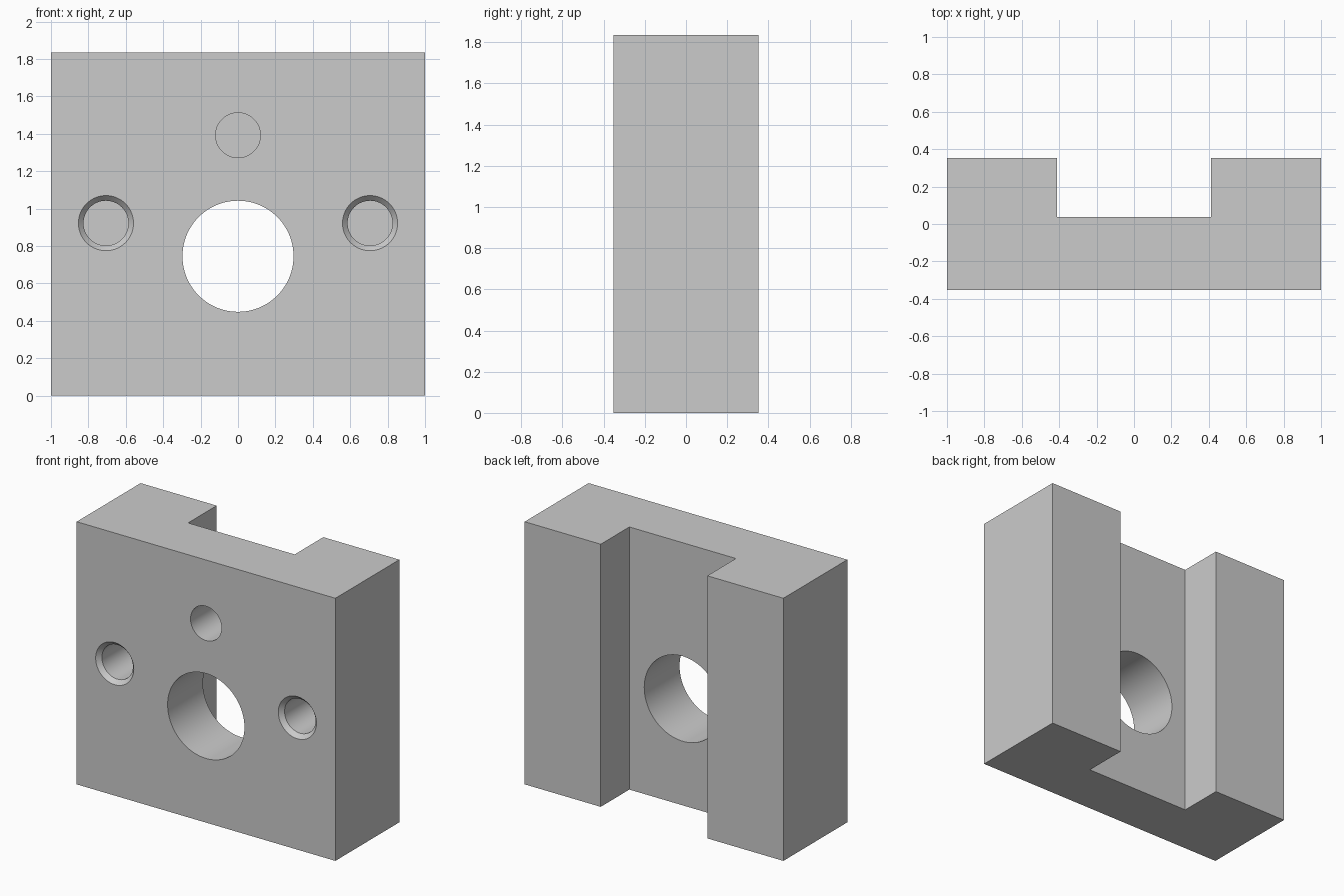
import bpy, bmesh, math

if "Cube" in bpy.data.objects:
    bpy.data.objects.remove(bpy.data.objects["Cube"])

W, D, H = 1.0, 0.353, 1.835      # half width, half depth, height
SLOT_W, SLOT_Y = 0.412, 0.037    # half slot width, slot floor


def make_object(name, bm):
    bmesh.ops.recalc_face_normals(bm, faces=bm.faces)
    mesh = bpy.data.meshes.new(name)
    bm.to_mesh(mesh)
    bm.free()
    obj = bpy.data.objects.new(name, mesh)
    bpy.context.collection.objects.link(obj)
    return obj


def hole_cutter(name, x, z, profile, sides=64):
    """Turned cutter along y; profile is a list of (radius, y)."""
    bm = bmesh.new()
    rings = []
    for r, y in profile:
        rings.append([bm.verts.new((x + r * math.cos(2 * math.pi * i / sides), y,
                                    z + r * math.sin(2 * math.pi * i / sides)))
                      for i in range(sides)])
    for a, b in zip(rings, rings[1:]):
        for i in range(sides):
            j = (i + 1) % sides
            bm.faces.new((a[i], a[j], b[j], b[i]))
    bm.faces.new(rings[0])
    bm.faces.new(rings[-1])
    obj = make_object(name, bm)
    obj.hide_render = True
    return obj


# Block with a rear channel, extruded from its top outline
outline = [(-W, -D), (W, -D), (W, D), (SLOT_W, D), (SLOT_W, SLOT_Y),
           (-SLOT_W, SLOT_Y), (-SLOT_W, D), (-W, D)]
bm = bmesh.new()
face = bm.faces.new([bm.verts.new((x, y, 0)) for x, y in outline])
top = bmesh.ops.extrude_face_region(bm, geom=[face])["geom"]
bmesh.ops.translate(bm, vec=(0, 0, H),
                    verts=[v for v in top if isinstance(v, bmesh.types.BMVert)])
block = make_object("channel_block", bm)

# Through bore, blind pin hole and two countersunk blind screw holes
cutters = [
    hole_cutter("bore_cutter", 0, 0.745, [(0.297, -0.5), (0.297, 0.5)], 96),
    hole_cutter("pin_hole_cutter", 0, 1.392, [(0.12, -0.5), (0.12, -D + 0.34)]),
]
for side in (-1, 1):
    cutters.append(hole_cutter("screw_hole_cutter", side * 0.706, 0.922,
                               [(0.193, -D - 0.05), (0.12, -D + 0.03), (0.12, -D + 0.5)]))

bpy.context.view_layer.objects.active = block
block.select_set(True)
for cutter in cutters:
    mod = block.modifiers.new("hole", "BOOLEAN")
    mod.operation = "DIFFERENCE"
    mod.solver = "EXACT"
    mod.object = cutter
    bpy.ops.object.modifier_apply(modifier=mod.name)
    bpy.data.objects.remove(cutter, do_unlink=True)

# Smooth hole walls, crisp edges
bpy.ops.object.shade_smooth_by_angle(angle=math.radians(30))
